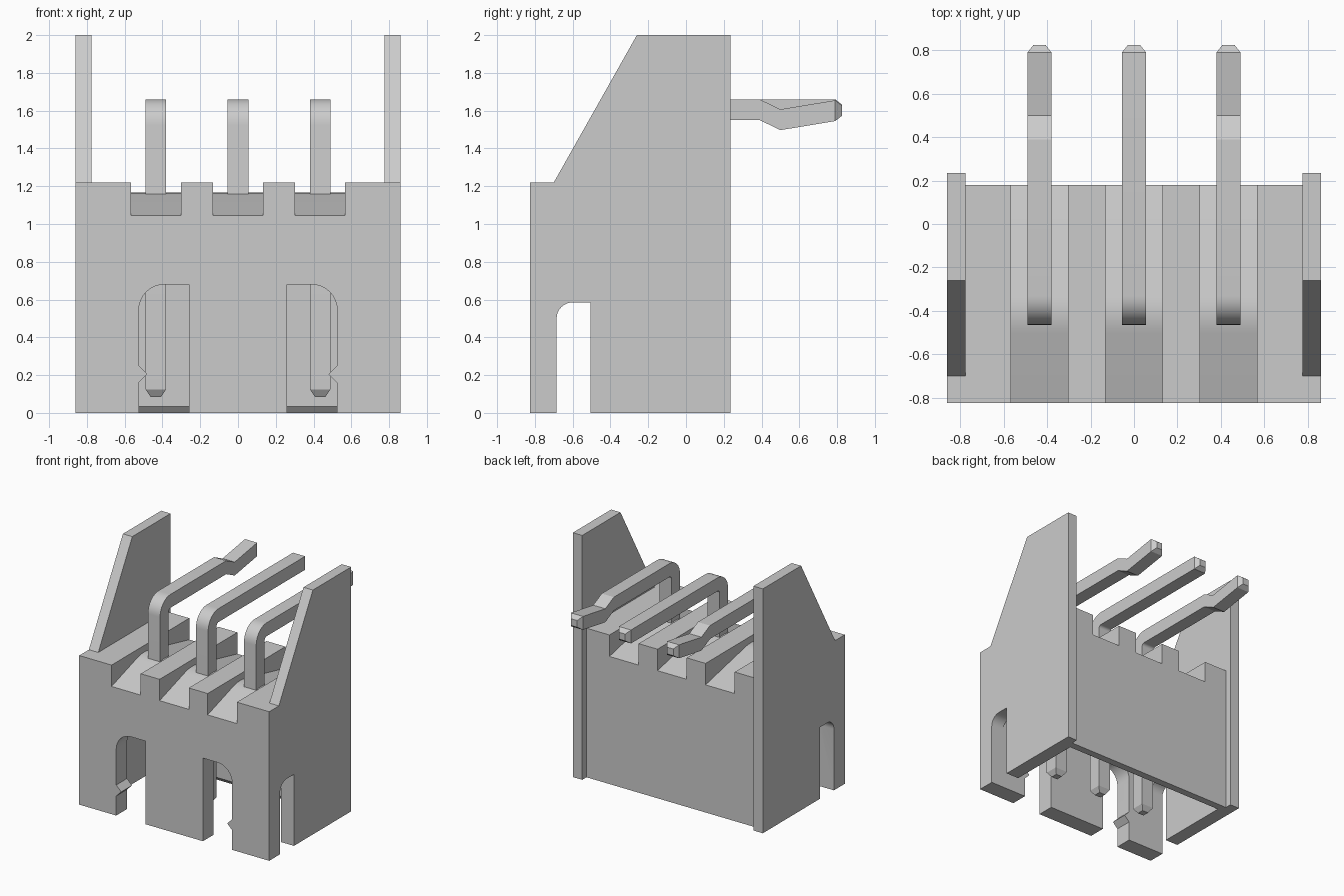
import bpy, bmesh
from math import sin, cos, pi
from mathutils import Vector

if "Cube" in bpy.data.objects:
    bpy.data.objects.remove(bpy.data.objects["Cube"])


def make_object(name, bm):
    bmesh.ops.recalc_face_normals(bm, faces=bm.faces)
    mesh = bpy.data.meshes.new(name)
    bm.to_mesh(mesh)
    bm.free()
    ob = bpy.data.objects.new(name, mesh)
    bpy.context.collection.objects.link(ob)
    return ob


def extrude(name, profile, a, b, axis='X'):
    """Extrude a profile: (y, z) points along X or (x, z) points along Y."""
    bm = bmesh.new()
    place = (lambda p, d: (d, *p)) if axis == 'X' else (lambda p, d: (p[0], d, p[1]))
    face = bm.faces.new([bm.verts.new(place(p, a)) for p in profile])
    res = bmesh.ops.extrude_face_region(bm, geom=[face])
    verts = [g for g in res['geom'] if isinstance(g, bmesh.types.BMVert)]
    bmesh.ops.translate(bm, verts=verts, vec=Vector(place((0, 0), b - a)))
    return make_object(name, bm)


def box(name, x, y, z):
    return extrude(name, [(y[0], z[0]), (y[1], z[0]), (y[1], z[1]), (y[0], z[1])], *x)


def cut(ob, cutter):
    cutter.hide_render = True
    mod = ob.modifiers.new("cut", 'BOOLEAN')
    mod.operation, mod.solver, mod.object = 'DIFFERENCE', 'EXACT', cutter
    bpy.context.view_layer.objects.active = ob
    bpy.ops.object.modifier_apply(modifier=mod.name)
    bpy.data.objects.remove(cutter)


def arc(cx, cz, r, a0, a1, n=8):
    return [(cx + r * cos(a0 + (a1 - a0) * i / n), cz + r * sin(a0 + (a1 - a0) * i / n))
            for i in range(n + 1)]


def smooth(ob):
    bpy.ops.object.select_all(action='DESELECT')
    ob.select_set(True)
    bpy.context.view_layer.objects.active = ob
    bpy.ops.object.shade_smooth_by_angle(angle=pi / 10)


PINS = (-0.435, 0, 0.435)

# Housing: the side wall outline over the full width, then carved down
housing = extrude("housing", [(-0.825, 0), (0.235, 0), (0.235, 2), (-0.26, 2),
                              (-0.70, 1.22), (-0.825, 1.22)], -0.86, 0.86)
cut(housing, box("cut_top", (-0.775, 0.775), (-1, 1), (1.22, 2.2)))
cut(housing, box("cut_back", (-0.775, 0.775), (0.18, 0.5), (-0.2, 2.2)))

# Socket cavity, open below, with a chamfered back lip
cut(housing, extrude("cut_cavity", [(-0.685, -0.065), (-0.685, 0.88), (0.09, 0.88),
                                    (0.09, 0.035), (0.19, -0.065)][:4] + [(0.12, 0.0), (0.12, -0.065)],
                     -0.745, 0.745))

# Side slots, rounded at the front
cut(housing, extrude("cut_side_slot", [(-0.505, -0.1), (-0.505, 0.585)]
                     + arc(-0.60, 0.50, 0.085, pi / 2, pi) + [(-0.685, -0.1)], -1, 1))

# Front slots with a rounded outer corner and a small latch bump
for s in (-1, 1):
    slot = [(0.26, -0.1), (0.26, 0.68)] + arc(0.39, 0.545, 0.135, pi / 2, 0)
    slot += [(0.525, 0.25), (0.48, 0.205), (0.525, 0.16), (0.525, -0.1)]
    cut(housing, extrude("cut_front_slot", [(s * x, z) for x, z in slot], -1, -0.62, 'Y'))

# Top grooves with a softly ridged floor
a, c, b = (-0.5, 1.15), (-0.415, 1.1775), (-0.33, 1.157)
ridge = []
for i in range(9):
    t = i / 8
    ridge.append(tuple((1 - t) ** 2 * a[k] + 2 * t * (1 - t) * c[k] + t * t * b[k] for k in (0, 1)))
floor = [(-0.9, 1.021)] + ridge + [(0.3, 1.018), (0.3, 1.4), (-0.9, 1.4)]
for x in PINS:
    cut(housing, extrude("cut_groove", floor, x - 0.132, x + 0.132))
smooth(housing)


# Bent square pins: a square section swept through stations (y, z, tilt, scale)
def pin(name, x, kinked):
    r, h = 0.08, 0.055
    path = [(-0.41, 0.085, 0, 0.5), (-0.41, 0.125, 0, 1)]
    for i in range(9):
        t = pi / 2 * i / 8
        path.append((-0.41 + r - r * cos(t), 1.605 - r + r * sin(t), t, 1))
    end = 1.605
    if kinked:
        path += [(0.39, 1.605, pi / 2, 1), (0.5, 1.552, pi / 2, 1)]
        end = 1.60
    path += [(0.79, end, pi / 2, 1), (0.825, end, pi / 2, 0.5)]
    bm = bmesh.new()
    rings = []
    for y, z, t, k in path:
        ring = []
        for u, v in ((-1, -1), (1, -1), (1, 1), (-1, 1)):
            ring.append(bm.verts.new((x + u * h * k, y - v * h * k * cos(t), z + v * h * k * sin(t))))
        rings.append(ring)
    for p, q in zip(rings, rings[1:]):
        for i in range(4):
            j = (i + 1) % 4
            bm.faces.new((p[i], p[j], q[j], q[i]))
    bm.faces.new(rings[0])
    bm.faces.new(rings[-1])
    smooth(make_object(name, bm))


for label, x in zip(("left", "middle", "right"), PINS):
    pin(label + "_pin", x, x != 0)
